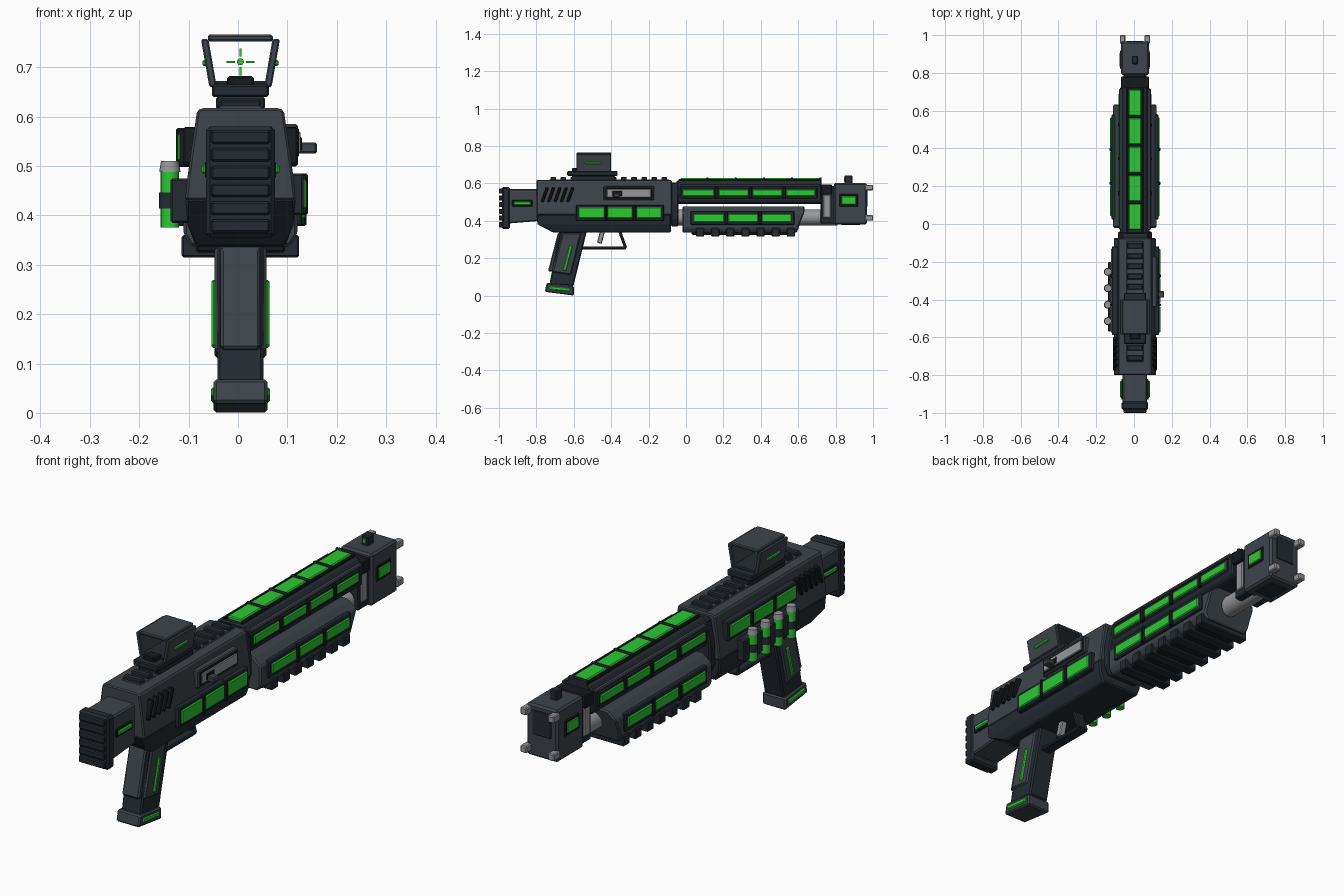
import bpy, bmesh, math
from mathutils import Matrix, Vector

cube = bpy.data.objects.get("Cube")
if cube:
    bpy.data.objects.remove(cube, do_unlink=True)

CX = 0.005  # centre line of the body


def material(name, r, g, b):
    m = bpy.data.materials.new(name)
    m.use_nodes = True
    m.diffuse_color = (r, g, b, 1)
    node = next(n for n in m.node_tree.nodes if n.type == 'BSDF_PRINCIPLED')
    node.inputs["Base Color"].default_value = (r, g, b, 1)
    node.inputs["Roughness"].default_value = 0.6
    return m


GUN = material("gunmetal", 0.047, 0.058, 0.07)
DARK = material("dark slate", 0.017, 0.024, 0.032)
BLACK = material("black rubber", 0.008, 0.010, 0.012)
GREEN = material("glowing green", 0.025, 0.58, 0.035)
STEEL = material("light steel", 0.30, 0.31, 0.33)


def finish(name, bm, mat, bevel):
    bmesh.ops.recalc_face_normals(bm, faces=bm.faces)
    me = bpy.data.meshes.new(name)
    bm.to_mesh(me)
    bm.free()
    me.materials.append(mat)
    ob = bpy.data.objects.new(name, me)
    bpy.context.collection.objects.link(ob)
    ob.location.x = CX
    if bevel:
        mod = ob.modifiers.new("edge bevel", 'BEVEL')
        mod.width, mod.segments = bevel, 1
        mod.limit_method, mod.angle_limit = 'ANGLE', math.radians(30)
    return ob


def box(name, mat, x, y, z, bevel=0.004, tilt=0):
    """Box from (low, high) ranges, tilted about x in degrees."""
    c = Vector([(a + b) / 2 for a, b in (x, y, z)])
    s = [abs(b - a) for a, b in (x, y, z)]
    bm = bmesh.new()
    bmesh.ops.create_cube(bm, size=1, matrix=Matrix.Translation(c)
                          @ Matrix.Rotation(math.radians(tilt), 4, 'X') @ Matrix.Diagonal((*s, 1)))
    return finish(name, bm, mat, min(bevel, min(s) * 0.3))


def pair(name, mat, x, y, z, **kw):
    """Same box on both sides."""
    for s, side in ((1, "left"), (-1, "right")):
        box(f"{name}_{side}", mat, (s * x[0], s * x[1]), y, z, **kw)


def prism(name, mat, pts, axis, lo, hi, bevel=0.006, tweak=None):
    """Extrude a profile: (x, z) along y, or (y, z) along x."""
    bm = bmesh.new()
    place = (lambda p, t: (p[0], t, p[1])) if axis == 'Y' else (lambda p, t: (t, p[0], p[1]))
    a, b = [[bm.verts.new(place(p, t)) for p in pts] for t in (lo, hi)]
    bm.faces.new(a)
    bm.faces.new(b)
    for i in range(len(pts)):
        j = (i + 1) % len(pts)
        bm.faces.new((a[i], a[j], b[j], b[i]))
    if tweak:
        for v in bm.verts:
            tweak(v.co)
    return finish(name, bm, mat, bevel)


def sym(half):
    return half + [(-x, z) for x, z in reversed(half)]


def cylinder(name, mat, c, r, depth, axis='Z', sides=16, r2=None):
    bm = bmesh.new()
    rot = Matrix.Rotation(math.pi / 2, 4, 'X') if axis == 'Y' else Matrix()
    bmesh.ops.create_cone(bm, cap_ends=True, segments=sides, radius1=r, radius2=r2 or r,
                          depth=depth, matrix=Matrix.Translation(c) @ rot)
    for f in bm.faces:
        f.smooth = len(f.verts) == 4
    return finish(name, bm, mat, 0)


# Stock and ribbed butt pad
prism("stock", GUN, [(-0.95, 0.385), (-0.95, 0.57), (-0.77, 0.57), (-0.77, 0.40)], 'X', -0.065, 0.065)
box("butt_pad", DARK, (-0.07, 0.07), (-0.985, -0.94), (0.355, 0.58), bevel=0.008)
for i in range(6):
    z = 0.365 + i * 0.036
    box(f"butt_rib_{i}", DARK, (-0.06, 0.06), (-1.0, -0.98), (z, z + 0.027))
pair("stock_light_frame", BLACK, (0.06, 0.072), (-0.93, -0.82), (0.475, 0.51))
pair("stock_light", GREEN, (0.06, 0.079), (-0.92, -0.83), (0.484, 0.503))


# Receiver
def slope_rear(co):
    if co.y < -0.5 and co.z < 0.36:
        co.y += 0.09


prism("receiver_upper", GUN, sym([(0.112, 0.43), (0.107, 0.48), (0.088, 0.612), (0.08, 0.617)]),
      'Y', -0.80, -0.075)
prism("receiver_lower", DARK, sym([(0.09, 0.337), (0.107, 0.38), (0.112, 0.435)]),
      'Y', -0.80, -0.08, tweak=slope_rear)
prism("receiver_collar", DARK, sym([(0.07, 0.37), (0.09, 0.41), (0.09, 0.50), (0.07, 0.605)]),
      'Y', -0.08, -0.04)
for i in range(5):
    y = -0.755 + i * 0.034
    pair(f"vent_{i}", BLACK, (0.08, 0.116), (y - 0.008, y + 0.008), (0.498, 0.58), tilt=-20)

# Top rail
box("rail_base", GUN, (-0.045, 0.045), (-0.73, -0.09), (0.61, 0.621))
for i in range(12):
    y = -0.71 + i * 0.054
    box(f"rail_rib_{i}", DARK, (-0.042, 0.042), (y - 0.015, y + 0.015), (0.615, 0.634))

# Ejection port and charging handle
box("port_frame", GUN, (0.08, 0.116), (-0.44, -0.17), (0.51, 0.585))
box("port_rim", BLACK, (0.09, 0.119), (-0.432, -0.178), (0.517, 0.578))
box("port_cover", STEEL, (0.09, 0.122), (-0.425, -0.185), (0.524, 0.571))
box("port_slot", BLACK, (0.09, 0.125), (-0.395, -0.34), (0.53, 0.56))
box("charging_handle", GUN, (0.11, 0.155), (-0.39, -0.355), (0.525, 0.548))


# Framed rows of green windows
def windows(name, sides, x, spans, z, frame=0.012):
    for s in sides:
        tag = "left" if s > 0 else "right"
        box(f"{name}_frame_{tag}", DARK, (s * (x - 0.045), s * x),
            (spans[0][0] - frame, spans[-1][1] + frame), (z[0] - frame, z[1] + frame))
        for i, y in enumerate(spans):
            box(f"{name}_{tag}_{i}", GREEN, (s * (x - 0.03), s * (x + 0.006)), y, z)
        for i in range(len(spans) - 1):
            box(f"{name}_divider_{tag}_{i}", BLACK, (s * (x - 0.03), s * (x + 0.009)),
                (spans[i][1], spans[i + 1][0]), (z[0] - frame, z[1] + frame))


receiver_spans = [(-0.575, -0.435), (-0.42, -0.285), (-0.265, -0.13)]
windows("receiver_window", [1], 0.128, receiver_spans, (0.413, 0.473))
windows("upper_window", [-1], 0.122, receiver_spans, (0.51, 0.565))

# Shell holder with four shells
box("shell_holder", DARK, (-0.142, -0.09), (-0.57, -0.20), (0.385, 0.475))
for i in range(4):
    y = -0.514 + i * 0.087
    cylinder(f"shell_{i}", GREEN, (-0.143, y, 0.435), 0.019, 0.12)
    cylinder(f"shell_band_{i}", DARK, (-0.143, y, 0.43), 0.0215, 0.032)
    cylinder(f"shell_cap_{i}", STEEL, (-0.143, y, 0.499), 0.0215, 0.022, r2=0.018)

# Optical sight: mount, open hood, reticle
box("sight_foot", DARK, (-0.05, 0.05), (-0.61, -0.38), (0.615, 0.64))
box("sight_mount", DARK, (-0.058, 0.058), (-0.635, -0.365), (0.64, 0.665))
box("sight_emitter", BLACK, (-0.027, 0.027), (-0.61, -0.56), (0.66, 0.682))
box("sight_hood_floor", DARK, (-0.055, 0.055), (-0.57, -0.40), (0.655, 0.672))
for s, side in ((1, "left"), (-1, "right")):
    prism(f"sight_hood_{side}", GUN, [(s * 0.048, 0.66), (s * 0.063, 0.66), (s * 0.08, 0.757),
                                      (s * 0.065, 0.757)], 'Y', -0.585, -0.40, bevel=0.003)
box("sight_hood_top", GUN, (-0.066, 0.066), (-0.585, -0.40), (0.752, 0.766))
pair("sight_light", GREEN, (0.066, 0.077), (-0.54, -0.45), (0.702, 0.715))
cylinder("reticle_dot", GREEN, (0, -0.48, 0.711), 0.007, 0.004, axis='Y')
pair("reticle_side", GREEN, (0.011, 0.028), (-0.482, -0.478), (0.709, 0.713), bevel=0)
for tag, z in (("low", (0.683, 0.70)), ("high", (0.722, 0.738))):
    box("reticle_" + tag, GREEN, (-0.002, 0.002), (-0.482, -0.478), z, bevel=0)

# Barrel shroud with windows on top and sides
prism("barrel_shroud", DARK, sym([(0.06, 0.49), (0.078, 0.505), (0.078, 0.585), (0.055, 0.615)]),
      'Y', -0.05, 0.725)
pair("shroud_edge", GUN, (0.06, 0.084), (-0.03, 0.715), (0.583, 0.597))
windows("shroud_window", [1, -1], 0.082, [(-0.02, 0.15), (0.175, 0.335), (0.355, 0.515), (0.535, 0.69)],
        (0.53, 0.568))
for i in range(5):
    y = -0.03 + i * 0.151
    box(f"top_window_{i}", GREEN, (-0.034, 0.034), (y, y + 0.137), (0.60, 0.628))
    box(f"top_divider_{i}", DARK, (-0.045, 0.045), (y + 0.137, y + 0.151), (0.60, 0.632))
pair("top_window_rim", BLACK, (0.034, 0.046), (-0.04, 0.725), (0.60, 0.624))

# Lower barrel tube and joint to the muzzle
cylinder("lower_barrel", STEEL, (0, 0.36, 0.418), 0.043, 0.90, axis='Y', sides=20)
box("muzzle_joint", DARK, (-0.06, 0.06), (0.72, 0.80), (0.385, 0.585))
box("joint_band", BLACK, (-0.075, 0.075), (0.72, 0.78), (0.54, 0.595))
pair("joint_plate", STEEL, (0.05, 0.066), (0.733, 0.775), (0.415, 0.54))


# Sliding forend with ribbed underside
def slope_front(co):
    if co.y > 0.5 and co.z < 0.40:
        co.y -= 0.04


prism("forend", GUN, sym([(0.10, 0.337), (0.115, 0.36), (0.115, 0.445), (0.075, 0.477)]),
      'Y', -0.02, 0.635, tweak=slope_front)
windows("forend_window", [1, -1], 0.125, [(0.04, 0.205), (0.225, 0.385), (0.405, 0.565)], (0.393, 0.437),
        frame=0.015)
box("forend_rib_spine", BLACK, (-0.09, 0.09), (0.03, 0.58), (0.325, 0.345))
for i in range(7):
    y = 0.075 + i * 0.081
    box(f"forend_rib_{i}", DARK, (-0.119, 0.119), (y - 0.022, y + 0.022), (0.315, 0.36))

# Muzzle block
box("muzzle_block", GUN, (-0.074, 0.074), (0.79, 0.967), (0.38, 0.602), bevel=0.008)
box("muzzle_face", DARK, (-0.045, 0.045), (0.96, 0.970), (0.475, 0.58))
box("muzzle_underside", DARK, (-0.045, 0.045), (0.83, 0.93), (0.376, 0.386))
pair("muzzle_light_frame", BLACK, (0.06, 0.078), (0.82, 0.92), (0.475, 0.542))
pair("muzzle_light", GREEN, (0.06, 0.081), (0.83, 0.91), (0.485, 0.532))
box("front_sight", DARK, (-0.016, 0.016), (0.848, 0.89), (0.595, 0.642))
box("front_sight_dot", GREEN, (-0.007, 0.007), (0.844, 0.85), (0.61, 0.63))
for tag, z in (("low", 0.415), ("high", 0.577)):
    pair("prong_" + tag, STEEL, (0.05, 0.08), (0.955, 1.0), (z - 0.015, z + 0.015))

# Grip with backstrap, base cap and lights
prism("grip", DARK, [(-0.675, 0.345), (-0.53, 0.345), (-0.602, 0.05), (-0.73, 0.06)], 'X', -0.047, 0.047)
prism("grip_backstrap", GUN, [(-0.685, 0.335), (-0.655, 0.34), (-0.70, 0.125), (-0.738, 0.13)],
      'X', -0.04, 0.04)
prism("grip_side_panels", GUN, [(-0.66, 0.335), (-0.56, 0.335), (-0.615, 0.11), (-0.715, 0.125)],
      'X', -0.053, 0.053)
pair("grip_light", GREEN, (0.045, 0.059), (-0.641, -0.623), (0.13, 0.27), tilt=-15)
prism("grip_cap", GUN, [(-0.755, 0.02), (-0.745, 0.068), (-0.60, 0.052), (-0.60, 0.0)], 'X', -0.055, 0.055)
pair("grip_cap_light", GREEN, (0.04, 0.06), (-0.732, -0.618), (0.026, 0.046), tilt=-6)

# Trigger and guard
box("guard_bottom", DARK, (-0.025, 0.025), (-0.56, -0.32), (0.247, 0.263))
box("guard_front", DARK, (-0.025, 0.025), (-0.346, -0.33), (0.25, 0.345), tilt=20)
box("trigger", STEEL, (-0.014, 0.014), (-0.468, -0.442), (0.278, 0.345), tilt=-15)
